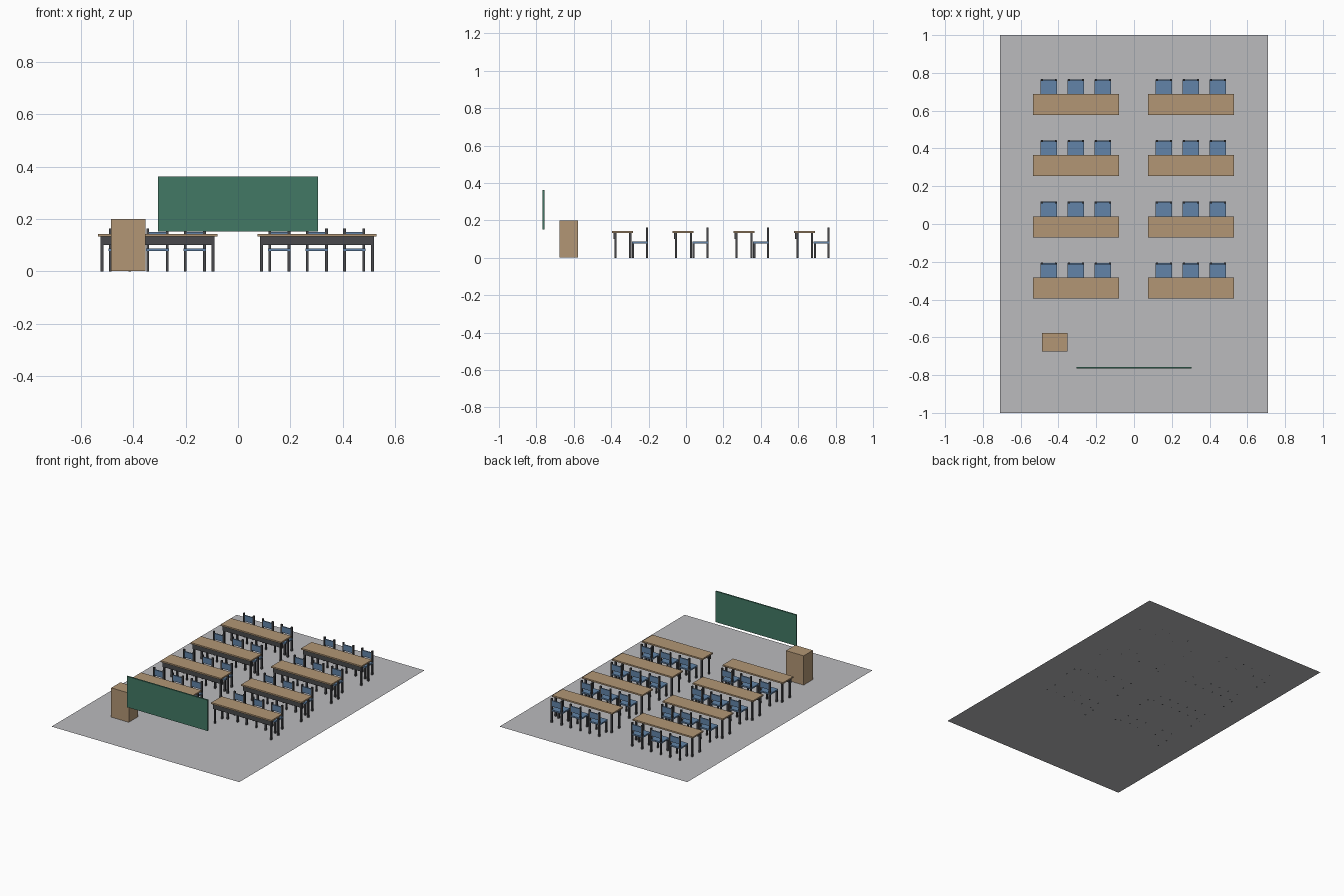
import bpy
import bmesh
from mathutils import Matrix, Vector

if "Cube" in bpy.data.objects:
    bpy.data.objects.remove(bpy.data.objects["Cube"], do_unlink=True)


def material(name, rgb):
    """Flat material from 8-bit sRGB values."""
    lin = [((c / 255 + 0.055) / 1.055) ** 2.4 for c in rgb]
    mat = bpy.data.materials.new(name)
    mat.use_nodes = True
    mat.diffuse_color = (*lin, 1)
    mat.node_tree.nodes["Principled BSDF"].inputs["Base Color"].default_value = (*lin, 1)
    return mat


WOOD = material("light wood", (178, 150, 117))
METAL = material("dark grey metal", (72, 73, 76))
BLUE = material("seat blue", (98, 132, 168))
GREEN = material("board green", (66, 121, 101))
GREY = material("floor grey", (187, 187, 190))


def box_mesh(name, mat, boxes):
    """Mesh of boxes, each given as (x range, y range, z range)."""
    bm = bmesh.new()
    for spans in boxes:
        centre = Vector([(a + b) / 2 for a, b in spans])
        size = [b - a for a, b in spans]
        bmesh.ops.create_cube(bm, size=1,
                              matrix=Matrix.Translation(centre) @ Matrix.Diagonal((*size, 1)))
    mesh = bpy.data.meshes.new(name)
    bm.to_mesh(mesh)
    bm.free()
    mesh.materials.append(mat)
    return mesh


def place(name, mesh, x=0, y=0):
    obj = bpy.data.objects.new(name, mesh)
    obj.location = (x, y, 0)
    bpy.context.collection.objects.link(obj)
    return obj


def around(c, half):
    return (c - half, c + half)


# Floor: a single sheet
bm = bmesh.new()
bmesh.ops.create_grid(bm, x_segments=1, y_segments=1, size=1,
                      matrix=Matrix.Diagonal((0.71, 1, 1, 1)))
floor_mesh = bpy.data.meshes.new("floor")
bm.to_mesh(floor_mesh)
bm.free()
floor_mesh.materials.append(GREY)
place("floor", floor_mesh)

# Board and lectern at the front of the room
place("board", box_mesh("board", GREEN, [((-0.305, 0.305), (-0.766, -0.756), (0.152, 0.363))]))
place("lectern", box_mesh("lectern", WOOD, [((-0.486, -0.353), (-0.676, -0.577), (0.001, 0.201))]))

# Desk: wooden top, metal legs and a modesty panel
desk_top = box_mesh("desk_top", WOOD, [((-0.228, 0.228), (-0.056, 0.056), (0.133, 0.143))])
desk_legs = box_mesh("desk_legs", METAL,
                     [(around(x, 0.0055), around(y, 0.0055), (0, 0.133))
                      for x in (-0.212, 0.212) for y in (-0.038, 0.041)])
desk_panel = box_mesh("desk_panel", METAL,
                      [((-0.218, 0.218), (-0.049, -0.0435), (0.1, 0.133))])

# Chair: blue seat and backrest on a metal frame with tall rear posts
chair_seat = box_mesh("chair_seat", BLUE, [((-0.0435, 0.0435), (0.049, 0.133), (0.077, 0.087))])
chair_back = box_mesh("chair_back", BLUE, [((-0.038, 0.038), (0.125, 0.133), (0.11, 0.15))])
chair_frame = box_mesh("chair_frame", METAL,
                       [(around(x, 0.005), around(y, 0.0055), (0, top))
                        for x in (-0.037, 0.037)
                        for y, top in ((0.056, 0.077), (0.1295, 0.163))])

# Two columns of four desks, three chairs behind each
for side, desk_x in (("right", -0.307), ("left", 0.302)):
    for row in range(4):
        y = -0.339 + 0.324 * row
        tag = f"{side}_{row + 1}"
        for mesh in (desk_top, desk_legs, desk_panel):
            place(f"{mesh.name}_{tag}", mesh, desk_x, y)
        for seat in range(3):
            x = desk_x - 0.001 + 0.143 * (seat - 1)
            for mesh in (chair_seat, chair_back, chair_frame):
                place(f"{mesh.name}_{tag}_{seat + 1}", mesh, x, y)
